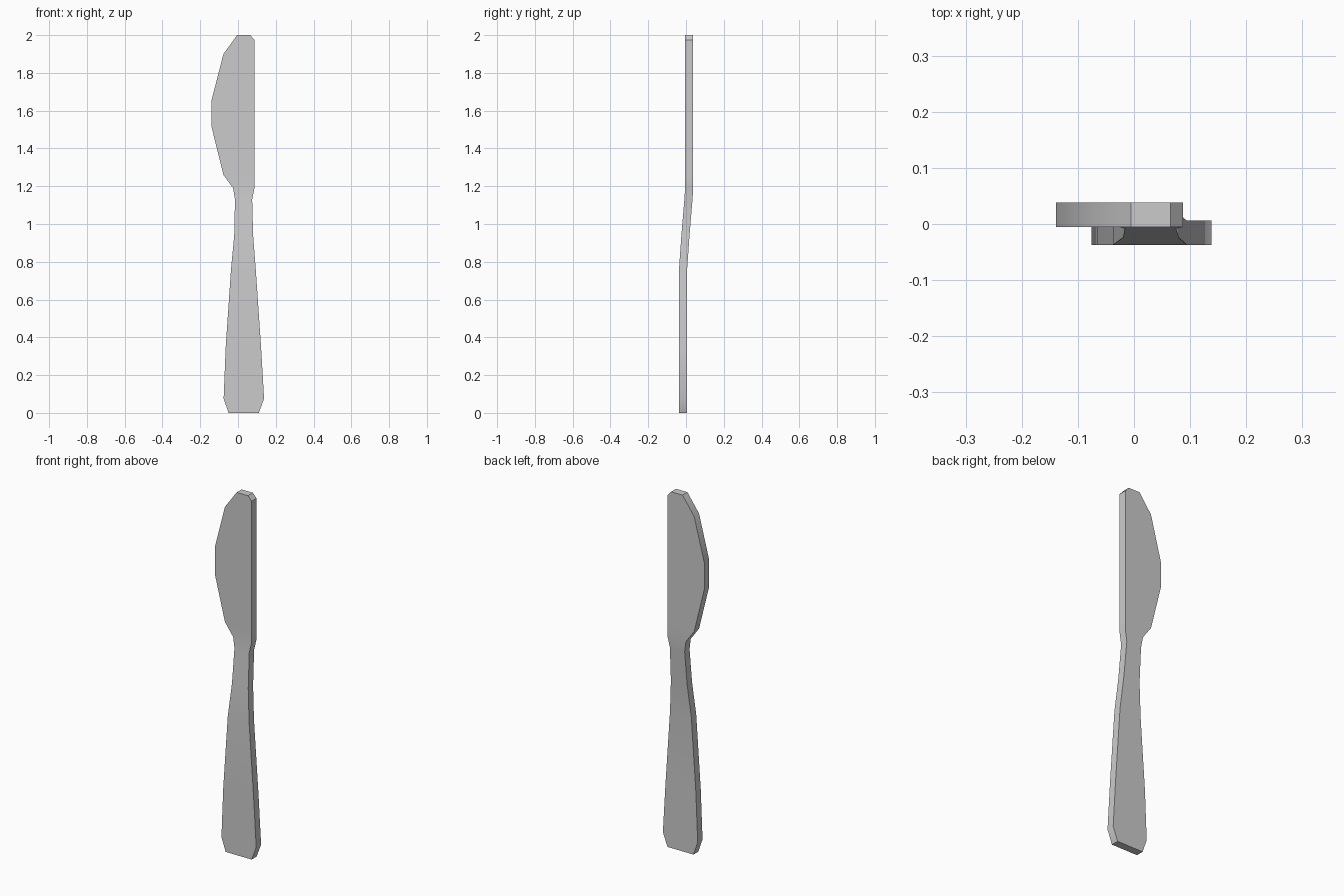
import bpy, bmesh, math

if "Cube" in bpy.data.objects:
    bpy.data.objects.remove(bpy.data.objects["Cube"])

HALF = 0.0215  # half of the metal thickness

# Stations up the knife: z, left x, right x, y of the middle plane
STATIONS = [
    (0.00, -0.050, 0.110, -0.0155), (0.075, -0.076, 0.138, -0.0155),
    (0.35, -0.065, 0.122, -0.0155), (0.76, -0.037, 0.094, -0.0155),
    (0.94, -0.020, 0.080, -0.003), (1.13, -0.016, 0.075, 0.013),
    (1.19, -0.026, 0.087, 0.0165), (1.26, -0.077, 0.087, 0.0165),
    (1.51, -0.139, 0.087, 0.0165), (1.66, -0.139, 0.087, 0.0165),
    (1.90, -0.077, 0.087, 0.0165), (1.975, -0.023, 0.087, 0.0165),
    (2.00, -0.005, 0.065, 0.0165),
]


def loft(name, stations):
    bm = bmesh.new()
    rings = []
    for z, left, right, y in stations:
        corners = [(left, y - HALF), (right, y - HALF), (right, y + HALF), (left, y + HALF)]
        rings.append([bm.verts.new((cx, cy, z)) for cx, cy in corners])
    for a, b in zip(rings, rings[1:]):
        for i in range(4):
            j = (i + 1) % 4
            bm.faces.new((a[i], a[j], b[j], b[i]))
    bm.faces.new(rings[0][::-1])
    bm.faces.new(rings[-1])
    bmesh.ops.recalc_face_normals(bm, faces=bm.faces)
    mesh = bpy.data.meshes.new(name)
    bm.to_mesh(mesh)
    bm.free()
    obj = bpy.data.objects.new(name, mesh)
    bpy.context.collection.objects.link(obj)
    return obj


# Handle, bent neck and blade in one piece
knife = loft("table_knife", STATIONS)
bpy.context.view_layer.objects.active = knife
knife.select_set(True)
bpy.ops.object.shade_smooth_by_angle(angle=math.radians(30))
